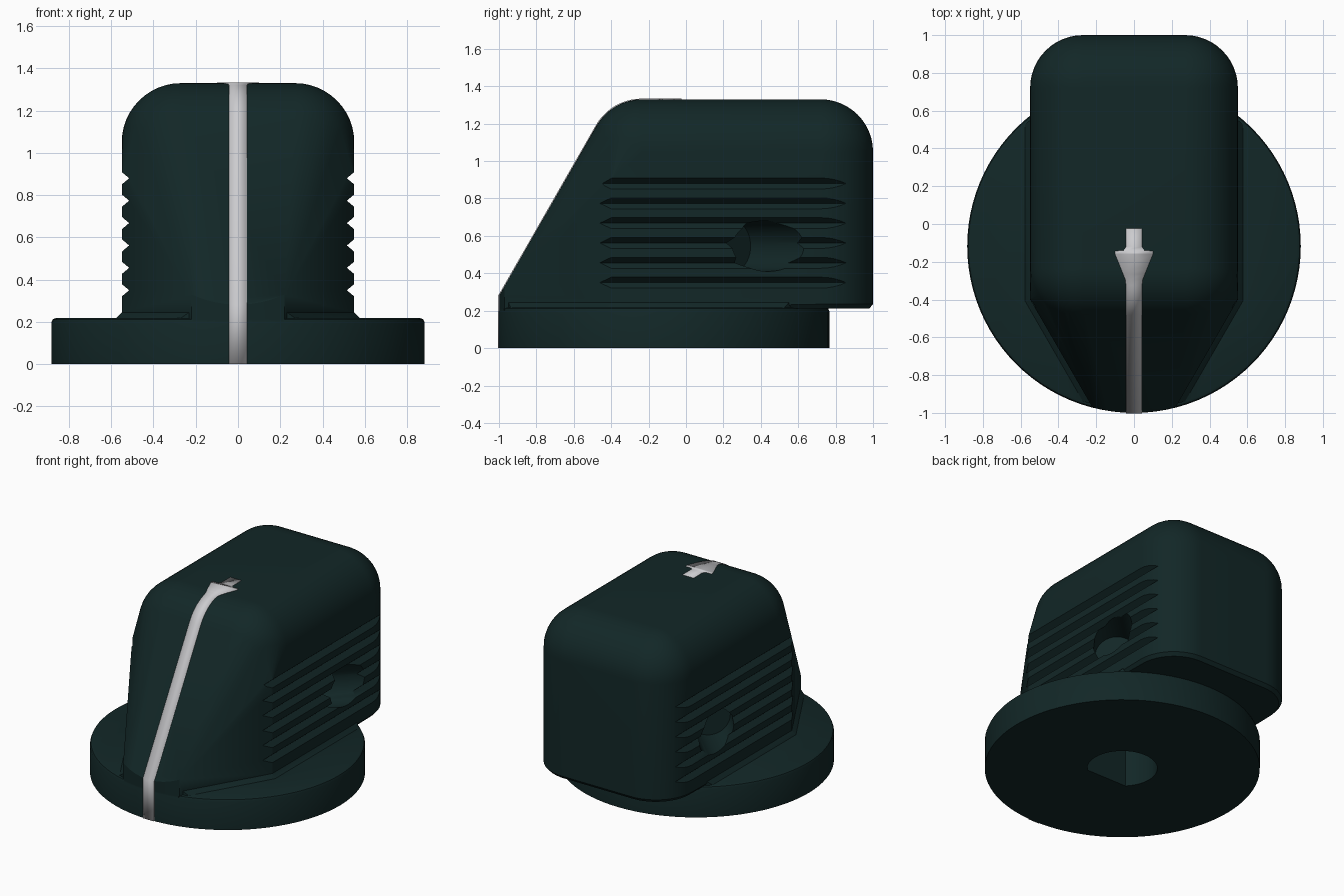
import bpy, bmesh, math
from mathutils import Vector, Matrix

if "Cube" in bpy.data.objects:
    bpy.data.objects.remove(bpy.data.objects["Cube"])

CY, R = -0.117, 0.883          # centre and radius of the round base
SLOPE = math.tan(math.radians(60))


def material(name, rgb):
    m = bpy.data.materials.new(name)
    m.diffuse_color = (*rgb, 1)
    m.use_nodes = True
    m.node_tree.nodes["Principled BSDF"].inputs["Base Color"].default_value = m.diffuse_color
    return m


dark = material("dark_teal", (0.006, 0.02, 0.02))
pale = material("pale_grey", (0.6, 0.6, 0.62))


def finish(bm, name):
    bmesh.ops.recalc_face_normals(bm, faces=bm.faces[:])
    me = bpy.data.meshes.new(name)
    bm.to_mesh(me)
    bm.free()
    ob = bpy.data.objects.new(name, me)
    bpy.context.collection.objects.link(ob)
    return ob


def hull(points, name):
    bm = bmesh.new()
    for p in points:
        bm.verts.new(p)
    res = bmesh.ops.convex_hull(bm, input=bm.verts[:])
    junk = {v for v in bm.verts if not v.link_faces}
    bmesh.ops.delete(bm, geom=list(junk), context='VERTS')
    bmesh.ops.dissolve_limit(bm, angle_limit=0.002, verts=bm.verts[:], edges=bm.edges[:])
    return finish(bm, name)


def cylinder(name, r, depth, matrix, segs=64):
    bm = bmesh.new()
    bmesh.ops.create_cone(bm, cap_ends=True, segments=segs, radius1=r, radius2=r,
                          depth=depth, matrix=matrix)
    return finish(bm, name)


def prism(outline, name, z0, z1):
    return hull([(x, y, z) for x, y in outline for z in (z0, z1)], name)


def combine(target, tool, operation):
    mod = target.modifiers.new("join", 'BOOLEAN')
    mod.operation, mod.solver, mod.object = operation, 'EXACT', tool
    bpy.context.view_layer.objects.active = target
    bpy.ops.object.modifier_apply(modifier=mod.name)
    bpy.data.objects.remove(tool)


def ring(cx, cy, z, r, n=48):
    return [(cx + r * math.cos(2 * math.pi * i / n), cy + r * math.sin(2 * math.pi * i / n), z)
            for i in range(n)]


def sphere(cx, cy, cz, r):
    pts = [(cx, cy, cz + r)]
    for j in range(1, 13):
        a = j / 12 * math.pi / 2
        pts += ring(cx, cy, cz + r * math.cos(a), r * math.sin(a))
    return pts


def nose_arc(r, half):
    xs = [half * i / 6 for i in range(-6, 7)]
    return [(x, CY - math.sqrt(r * r - x * x)) for x in xs]


# Handle: a rounded wedge wrapped around soft corners, with a narrow front
pts = []
for s in (-1, 1):
    pts += sphere(s * 0.27, 0.72, 1.05, 0.28)
    pts += sphere(s * 0.27, -0.236, 1.05, 0.28)
    pts += ring(s * 0.27, 0.72, 0.235, 0.28) + ring(s * 0.27, 0.72, 0.212, 0.26)
    pts += [(s * 0.55, -0.4, z) for z in (0.212, 0.9)]
for x, y in nose_arc(R - 0.001, 0.22):
    pts += [(x, y, 0.212), (x, y, 0.28 + SLOPE * (y + 1))]
knob = hull(pts, "knob_body")

# Round base with a softened upper rim
base_pts = ring(0, CY, 0, R, 96) + ring(0, CY, 0.198, R, 96) \
    + ring(0, CY, 0.212, R - 0.006, 96) + ring(0, CY, 0.218, R - 0.02, 96)
combine(knob, hull(base_pts, "base"), 'UNION')

# Front nose running down flush with the base rim
nose = nose_arc(R - 0.0015, 0.215) + [(-0.25, -0.8), (0.25, -0.8)]
combine(knob, prism(nose, "nose", 0.06, 0.27), 'UNION')

# Small skirt where the handle meets the base
skirt_pts = []
for s in (-1, 1):
    skirt_pts += [(s * 0.585, y, 0.21) for y in (-0.41, 0.65)] + [(s * 0.25, -0.99, 0.21)]
    skirt_pts += [(s * 0.549, y, 0.245) for y in (-0.4, 0.65)] + [(s * 0.215, -0.98, 0.245)]
skirt = hull(skirt_pts, "skirt")
combine(skirt, cylinder("skirt_limit", 0.865, 1, Matrix.Translation((0, CY, 0))), 'INTERSECT')
combine(knob, skirt, 'UNION')

# Grip grooves on both sides
for i in range(6):
    z = 0.35 + 0.106 * i
    for s in (-1, 1):
        cut = hull([(s * x, y, z + h) for y in (-1.1, 1.1)
                    for x, h in ((0.515, 0), (0.565, 0.042), (0.565, -0.042))], "groove")
        combine(knob, cut, 'DIFFERENCE')

# Slanted set-screw holes, one on each side
for s in (-1, 1):
    axis = Vector((s, 1, 0)).normalized()
    centre = Vector((s * 0.36, 0.25, 0.545)) + axis * 0.3
    rot = axis.to_track_quat('Z', 'Y').to_matrix().to_4x4()
    combine(knob, cylinder("screw_hole", 0.135, 0.6, Matrix.Translation(centre) @ rot, 40),
            'DIFFERENCE')

# Shaft bore in the underside, flat on its front side
bore = [(0.225 * math.cos(a), CY + 0.225 * math.sin(a))
        for a in (math.radians(-45 + 270 * i / 36) for i in range(37))]
combine(knob, prism(bore, "bore", -0.1, 0.8), 'DIFFERENCE')

# Pointer line: a thin plate following the front, slope and top
path = [(-1, 0, 0.043), (-1, 0.28, 0.043)]
for i in range(11):
    a = math.radians(150 - 6 * i)
    y = -0.236 + 0.28 * math.cos(a)
    w = 0.043 + max(0, y + 0.3) / 0.14 * 0.057
    path.append((y, 1.05 + 0.28 * math.sin(a), w))
path += [(-0.16, 1.33, 0.1), (-0.142, 1.33, 0.1), (-0.141, 1.33, 0.055),
         (-0.12, 1.33, 0.042), (-0.025, 1.33, 0.042)]
bm = bmesh.new()
rows = [[bm.verts.new((s * w, y, z)) for s in (-1, 1)] for y, z, w in path]
for a, b in zip(rows, rows[1:]):
    bm.faces.new((a[0], a[1], b[1], b[0]))
line = finish(bm, "pointer_line")
mod = line.modifiers.new("thickness", 'SOLIDIFY')
mod.thickness, mod.offset = 0.008, 0

# Colours and shading
for ob, mat in ((knob, dark), (line, pale)):
    ob.data.materials.clear()
    ob.data.materials.append(mat)
    bpy.ops.object.select_all(action='DESELECT')
    ob.select_set(True)
    bpy.context.view_layer.objects.active = ob
    bpy.ops.object.shade_smooth_by_angle(angle=math.radians(28))
